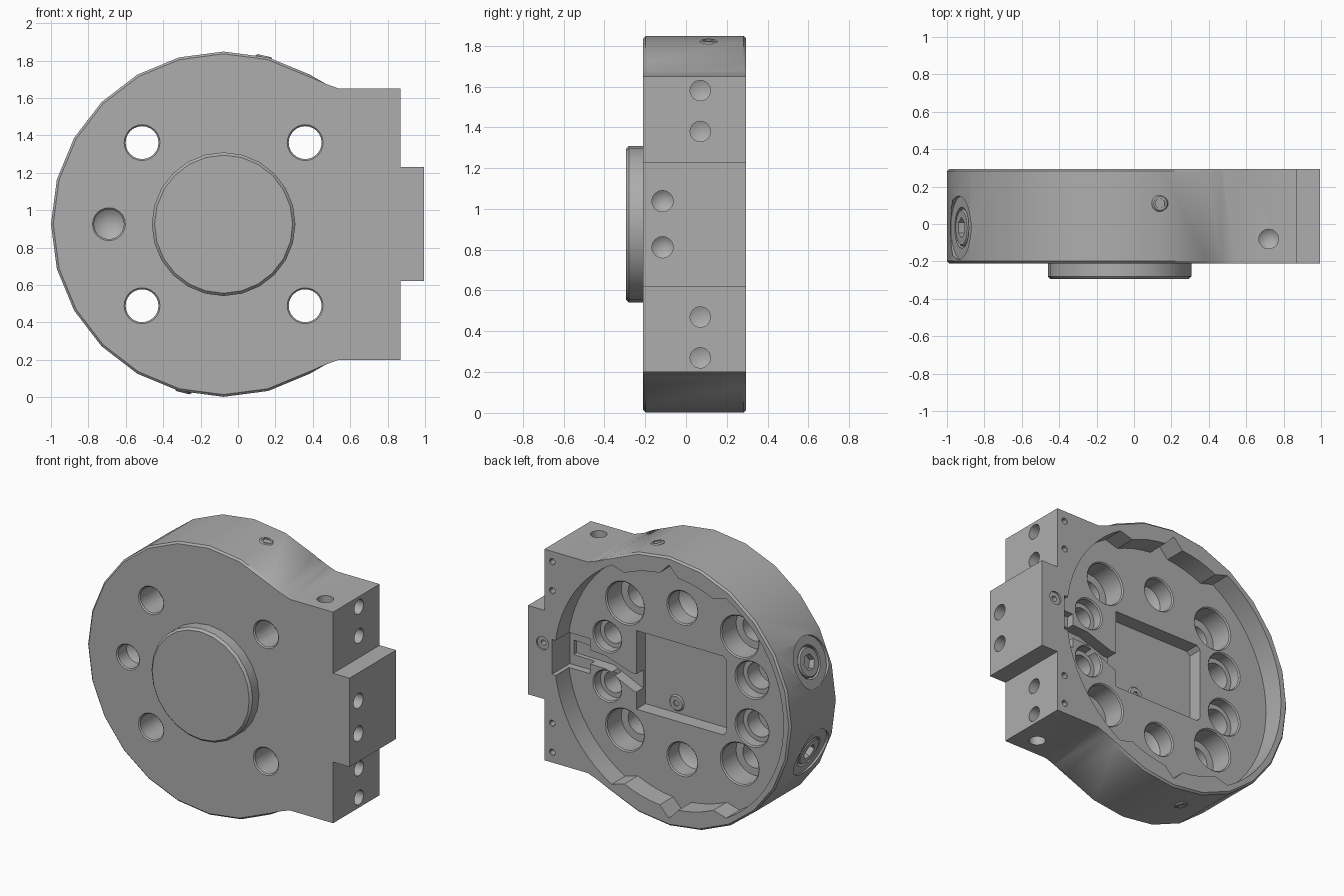
import bpy, bmesh, math
from mathutils import Vector

cube = bpy.data.objects.get("Cube")
if cube:
    bpy.data.objects.remove(cube, do_unlink=True)

CX, CZ, R = -0.077, 0.925, 0.923        # disc centre and radius
FRONT, BACK, FLOOR, POCKET = -0.21, 0.295, 0.15, 0.05

grey = bpy.data.materials.new("machined_grey")
grey.use_nodes = True
grey.diffuse_color = (0.42, 0.42, 0.42, 1)
grey.node_tree.nodes["Principled BSDF"].inputs["Base Color"].default_value = grey.diffuse_color


def make(name, bm):
    bmesh.ops.recalc_face_normals(bm, faces=bm.faces)
    mesh = bpy.data.meshes.new(name)
    bm.to_mesh(mesh)
    bm.free()
    mesh.materials.append(grey)
    obj = bpy.data.objects.new(name, mesh)
    bpy.context.scene.collection.objects.link(obj)
    return obj


def prism(name, pts, y0, y1, bevel=0):
    """Extrude an x-z outline along y, chamfering the round part's rims."""
    bm = bmesh.new()
    face = bm.faces.new([bm.verts.new((x, y0, z)) for x, z in pts])
    ext = bmesh.ops.extrude_face_region(bm, geom=[face])
    for v in ext["geom"]:
        if isinstance(v, bmesh.types.BMVert):
            v.co.y = y1
    if bevel:
        rims = [e for e in bm.edges if abs(e.verts[0].co.y - e.verts[1].co.y) < 1e-5
                and all(v.co.x < 0.5 for v in e.verts)]
        bmesh.ops.bevel(bm, geom=rims, offset=bevel, segments=1, affect='EDGES')
    return make(name, bm)


def lathe(name, profile, loc, axis, seg=24):
    """Revolve (radius, height) points around an axis through loc."""
    bm = bmesh.new()
    turn = Vector(axis).to_track_quat('Z', 'Y')
    rings = []
    for r, h in profile:
        count = seg if r > 0 else 1
        rings.append([bm.verts.new(Vector(loc) + turn @ Vector(
            (r * math.cos(math.tau * i / seg), r * math.sin(math.tau * i / seg), h)))
            for i in range(count)])
    for a, b in zip(rings, rings[1:]):
        for i in range(seg):
            j = (i + 1) % seg
            quad = [a[i % len(a)], a[j % len(a)], b[j % len(b)], b[i % len(b)]]
            bm.faces.new(list(dict.fromkeys(quad)))
    return make(name, bm)


def bore(loc, axis, steps, tip=0.0, chamfer=0.008, seg=24):
    """Cutter for a stepped hole going inwards along axis."""
    out = 0.05
    r = steps[0][0]
    profile = [(0, -out), (r + chamfer + out, -out), (r, chamfer)] if chamfer else [(0, -out), (r, -out)]
    for k, (radius, depth) in enumerate(steps):
        if k:
            profile.append((radius, steps[k - 1][1]))
        profile.append((radius, depth))
    profile.append((0, steps[-1][1] + tip))
    return lathe("hole_cutter", profile, loc, axis, seg)


def carve(obj, cutters):
    for c in cutters:
        mod = obj.modifiers.new("cut", 'BOOLEAN')
        mod.operation, mod.solver, mod.object = 'DIFFERENCE', 'EXACT', c
    dg = bpy.context.evaluated_depsgraph_get()
    obj_mesh = bpy.data.meshes.new_from_object(obj.evaluated_get(dg))
    obj.modifiers.clear()
    obj.data = obj_mesh
    for c in cutters:
        bpy.data.objects.remove(c, do_unlink=True)
    return obj


def polar(deg, r):
    a = math.radians(deg)
    return (CX + r * math.cos(a), CZ + r * math.sin(a))


def shift(pts):
    return [(CX + x, CZ + z) for x, z in pts]


# Body outline: round disc flowing into a stepped block
upper = [(0.47, 0.75), (0.54, 0.725), (0.87, 0.725), (0.87, 0.305), (0.995, 0.305)]
outline = [polar(a, R) for a in range(60, 301, 15)]
outline += [(x, CZ - z) for x, z in upper] + [(x, CZ + z) for x, z in reversed(upper)]
body = prism("body", outline, FRONT, BACK, bevel=0.012)


# Back recess with inward lugs at top and bottom, each split by a notch
def recess_radius(a):
    off = abs(a % 180 - 90)
    return 0.80 if 5 <= off <= 25 else 0.87


cuts = [prism("recess_cutter", [polar(a, recess_radius(a)) for a in range(0, 360, 5)], FLOOR, 0.4)]

# Cable notch, cable channel and central pocket
cuts.append(prism("notch_cutter", shift([(0.7, 0.12), (0.89, 0.12), (0.89, -0.12), (0.7, -0.12)]), 0.1, 0.4))
cuts.append(prism("channel_cutter", shift([(0.86, 0.05), (0.58, 0.035), (0.39, -0.03), (0.3, -0.03),
                                           (0.3, -0.16), (0.37, -0.15), (0.58, -0.055), (0.86, -0.05)]),
                  0.07, 0.2))
cuts.append(prism("pocket_cutter", shift([(0.35, 0.27), (-0.31, 0.27), (-0.335, 0.245), (-0.335, -0.245),
                                          (-0.31, -0.27), (0.35, -0.27)]), POCKET, 0.2))

inward, backward = (0, -1, 0), (0, 1, 0)
for s in (1, -1):
    # Four counterbored mounting holes
    for x in (-0.436, 0.436):
        px, pz = CX + x, CZ + s * 0.436
        cuts.append(bore((px, FLOOR, pz), inward, [(0.14, 0.16), (0.088, 0.3)]))
        cuts.append(bore((px, FRONT, pz), backward, [(0.088, 0.25)]))
    # Blind holes in the recess floor
    cuts.append(bore((CX, FLOOR, CZ + s * 0.52), inward, [(0.11, 0.12)], 0.08))
    cuts.append(bore((CX + 0.57, FLOOR, CZ + s * 0.17), inward, [(0.102, 0.07), (0.072, 0.2)]))
    cuts.append(bore((CX - 0.53, FLOOR, CZ + s * 0.165), inward, [(0.122, 0.08), (0.09, 0.2)]))
    # Block side holes, their small back screws, and top or bottom port
    for z in (0.455, 0.655):
        cuts.append(bore((0.87, 0.07, CZ + s * z), (-1, 0, 0), [(0.05, 0.12)], 0.02, 0))
        cuts.append(bore((0.81, BACK, CZ + s * z), inward, [(0.018, 0.05)], 0, 0.004))
    cuts.append(bore((0.995, -0.115, CZ + s * 0.113), (-1, 0, 0), [(0.052, 0.08)], 0.04, 0))
    cuts.append(bore((0.72, -0.08, CZ + s * 0.725), (0, 0, -s), [(0.052, 0.1)], 0.04, 0))
cuts.append(bore((-0.69, FRONT, CZ), backward, [(0.08, 0.1)], 0.06))
cuts.append(bore((0.885, BACK, 1.0), inward, [(0.045, 0.012), (0.018, 0.05)], 0, 0))

# Spot-faced seats for the two plugs
seats = []
for a in (160, 200):
    d = Vector((math.cos(math.radians(a)), 0, math.sin(math.radians(a))))
    seats.append((Vector((CX, -0.02, CZ)) + d * 0.9, d))
    cuts.append(bore(seats[-1][0], -d, [(0.17, 0.002), (0.11, 0.06)], 0, 0))
carve(body, cuts)
parts = [body]

# Front boss
parts.append(lathe("front_boss", [(0, -0.02), (0.384, -0.02), (0.384, 0.07), (0.369, 0.085), (0, 0.085)],
                   (CX, FRONT, CZ), (0, -1, 0)))


def socket_screw(name, loc, axis, r, height, hex_r):
    axis = Vector(axis)
    screw = lathe(name, [(0, -0.06), (r, -0.06), (r, height - 0.008), (r - 0.008, height), (0, height)], loc, axis)
    top = Vector(loc) + axis * height
    return carve(screw, [bore(top, -axis, [(hex_r, 0.04)], 0, 0, 6)])


# Side plugs, rim grub screws and pocket screw
for name, (loc, d) in zip(("upper_side_plug", "lower_side_plug"), seats):
    parts.append(socket_screw(name, loc, d, 0.1, 0.0, 0.055))
for name, a in (("top_grub_screw", 76.4), ("bottom_grub_screw", 256.4)):
    x, z = polar(a, 0.915)
    d = (math.cos(math.radians(a)), 0, math.sin(math.radians(a)))
    parts.append(socket_screw(name, (x, 0.11, z), d, 0.045, 0.012, 0.028))
parts.append(socket_screw("pocket_screw", (CX + 0.11, POCKET, CZ - 0.2), (0, 1, 0), 0.055, 0.01, 0.022))

# Smooth curved walls, keep machined edges crisp
bpy.ops.object.select_all(action='DESELECT')
for obj in parts:
    obj.select_set(True)
bpy.context.view_layer.objects.active = body
bpy.ops.object.shade_smooth_by_angle(angle=math.radians(30))
